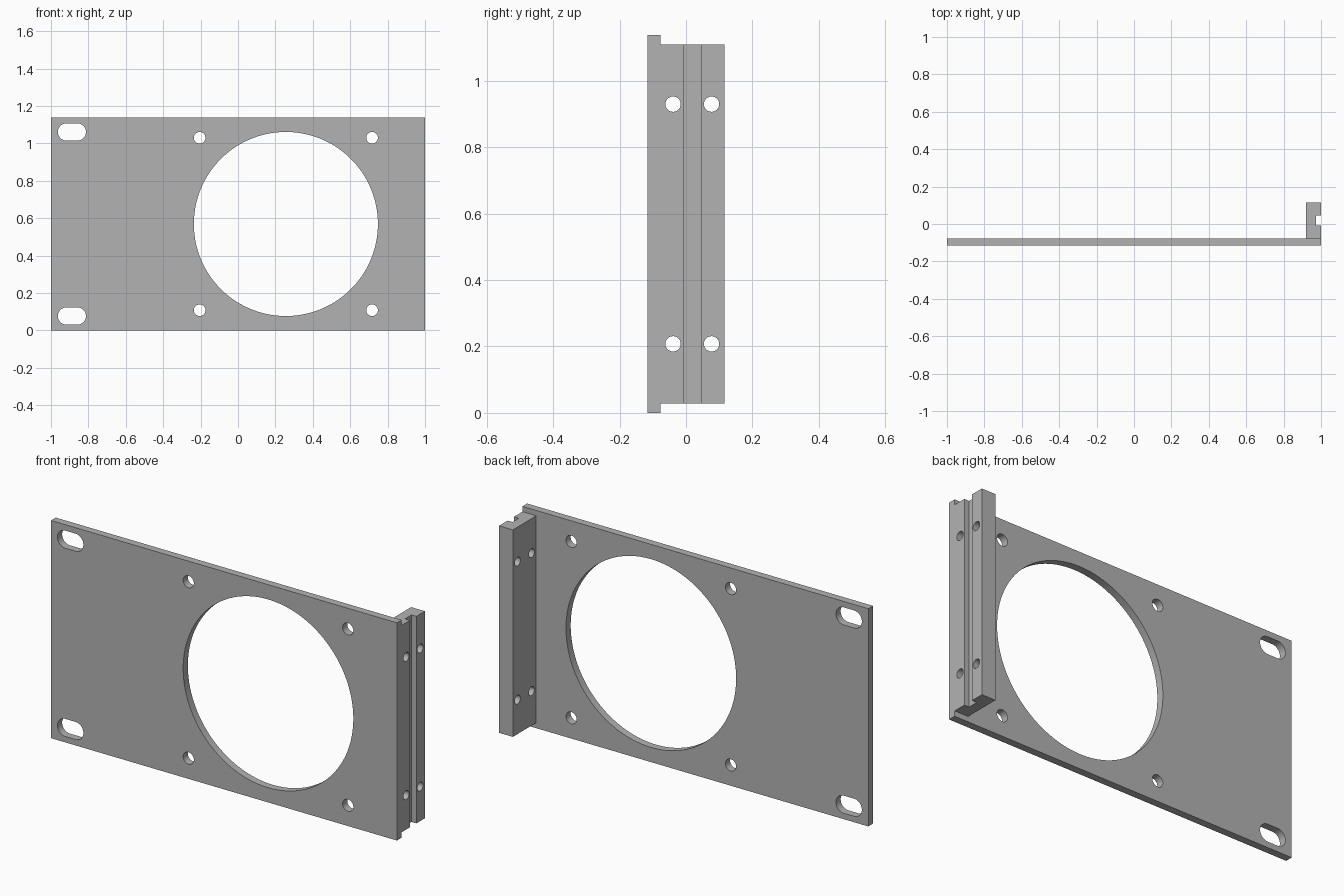
import bpy, bmesh
from math import cos, sin, pi, radians

if "Cube" in bpy.data.objects:
    bpy.data.objects.remove(bpy.data.objects["Cube"], do_unlink=True)

metal = bpy.data.materials.new("grey metal")
metal.use_nodes = True
colour = (0.45, 0.45, 0.45, 1)
metal.diffuse_color = colour
metal.node_tree.nodes["Principled BSDF"].inputs["Base Color"].default_value = colour

HEIGHT = 1.138
FRONT, PANEL_BACK, BACK = -0.116, -0.077, 0.116


def add_prism(bm, outline, place, start, end):
    """Extrude a flat outline from start to end; place maps (u, v, depth) to x, y, z."""
    low = [bm.verts.new(place(u, v, start)) for u, v in outline]
    high = [bm.verts.new(place(u, v, end)) for u, v in outline]
    bm.faces.new(low)
    bm.faces.new(high)
    for i in range(len(low)):
        j = (i + 1) % len(low)
        bm.faces.new((low[i], low[j], high[j], high[i]))


def finish(name, bm):
    bmesh.ops.recalc_face_normals(bm, faces=bm.faces)
    mesh = bpy.data.meshes.new(name)
    bm.to_mesh(mesh)
    bm.free()
    mesh.materials.append(metal)
    obj = bpy.data.objects.new(name, mesh)
    bpy.context.collection.objects.link(obj)
    return obj


def slot(u, v, radius, half=0.0, steps=64):
    """Round hole outline, stretched sideways by half when it is a slot."""
    points = []
    for i in range(steps):
        a = 2 * pi * (i + 0.5) / steps
        c = cos(a)
        points.append((u + radius * c + (half if c > 0 else -half), v + radius * sin(a)))
    return points


def rectangle(u0, u1, v0, v1):
    return [(u0, v0), (u1, v0), (u1, v1), (u0, v1)]


def drill(obj, holes, place, start, end):
    """Cut the hole outlines through the part and smooth the bores."""
    bm = bmesh.new()
    for outline in holes:
        add_prism(bm, outline, place, start, end)
    cutter = finish("cutter", bm)
    cutter.hide_render = True
    cut = obj.modifiers.new("holes", "BOOLEAN")
    cut.operation = "DIFFERENCE"
    cut.solver = "EXACT"
    cut.object = cutter
    bpy.ops.object.select_all(action="DESELECT")
    bpy.context.view_layer.objects.active = obj
    obj.select_set(True)
    bpy.ops.object.modifier_apply(modifier=cut.name)
    bpy.data.objects.remove(cutter, do_unlink=True)
    bpy.ops.object.shade_smooth_by_angle(angle=radians(30))


def facing_front(u, v, depth):
    return (u, depth, v)


def facing_side(u, v, depth):
    return (depth, u, v)


def facing_up(u, v, depth):
    return (u, v, depth)


# Front panel with the large opening, its screw holes and the mounting slots
bm = bmesh.new()
add_prism(bm, rectangle(-1, 1, 0, HEIGHT), facing_front, FRONT, PANEL_BACK)
panel = finish("front_panel", bm)
centre_x, centre_z = 0.256, HEIGHT / 2
holes = [slot(centre_x, centre_z, 0.492, steps=128)]
for side in (-1, 1):
    holes.append(slot(-0.888, centre_z + side * 0.492, 0.046, 0.029))
    for across in (-1, 1):
        holes.append(slot(centre_x + across * 0.461, centre_z + side * 0.461, 0.031))
drill(panel, holes, facing_front, FRONT - 0.1, PANEL_BACK + 0.1)

# Side flange: grooved section running up the back of the left edge
section = [(0.92, PANEL_BACK), (1, PANEL_BACK), (1, -0.008), (0.972, -0.008),
           (0.972, 0.045), (1, 0.045), (1, BACK), (0.92, BACK)]
bm = bmesh.new()
add_prism(bm, section, facing_up, 0.028, HEIGHT - 0.028)
flange = finish("side_flange", bm)
holes = [slot(y, centre_z + side * 0.361, 0.023)
         for y in (-0.039, 0.077) for side in (-1, 1)]
drill(flange, holes, facing_side, 0.85, 1.1)
